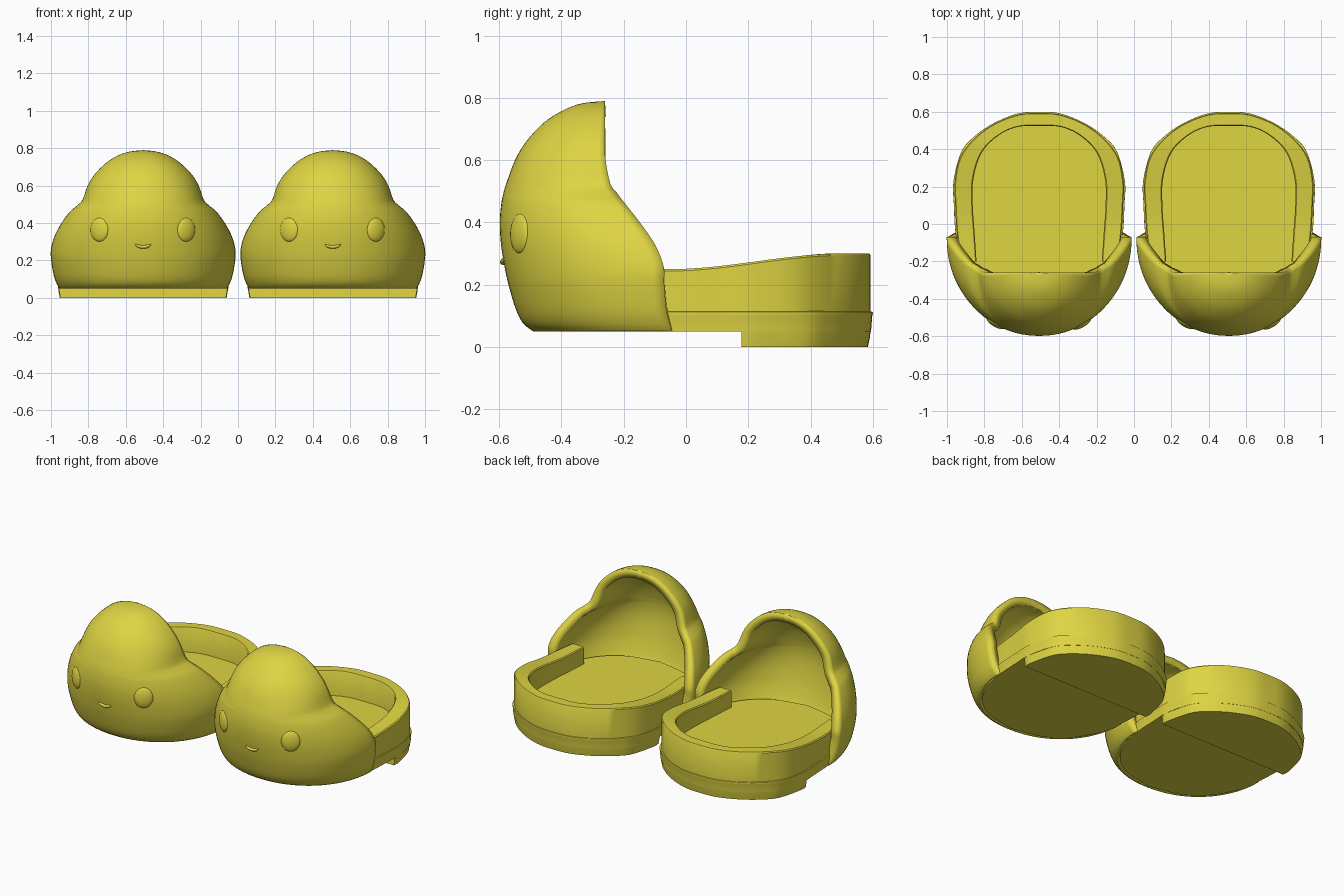
import bpy, bmesh, math
from mathutils import Vector

if "Cube" in bpy.data.objects:
    bpy.data.objects.remove(bpy.data.objects["Cube"])

SPACING = 0.507          # half distance between the two slippers
mat = bpy.data.materials.new("mustard_yellow")
mat.diffuse_color = (0.73, 0.66, 0.055, 1)
mat.use_nodes = True
mat.node_tree.nodes["Principled BSDF"].inputs["Base Color"].default_value = mat.diffuse_color
parts = []


def spline(pts, n):
    """Smooth curve through the control points, n steps per span."""
    pts = [Vector(p) for p in pts]
    p = [pts[0] * 2 - pts[1]] + pts + [pts[-1] * 2 - pts[-2]]
    out = []
    for i in range(1, len(p) - 2):
        a, b, c, d = p[i - 1:i + 3]
        for k in range(n):
            t = k / n
            out.append(0.5 * (2 * b + (c - a) * t + (2 * a - 5 * b + 4 * c - d) * t * t
                              + (3 * b - a - 3 * c + d) * t ** 3))
    return out + [pts[-1]]


def mirrored(half, n=5):
    """Path from the right end, over the middle (x = 0), to the left end."""
    return spline(half + [(-x, y) for x, y in half[-2::-1]], n)


def finish(name, bm, angle=35):
    bmesh.ops.remove_doubles(bm, verts=bm.verts, dist=0.0005)
    bmesh.ops.recalc_face_normals(bm, faces=bm.faces)
    me = bpy.data.meshes.new(name)
    bm.to_mesh(me)
    bm.free()
    ob = bpy.data.objects.new(name, me)
    bpy.context.collection.objects.link(ob)
    me.materials.append(mat)
    bpy.ops.object.select_all(action='DESELECT')
    ob.select_set(True)
    bpy.context.view_layer.objects.active = ob
    bpy.ops.object.shade_smooth_by_angle(angle=math.radians(angle))
    parts.append(ob)
    return ob


def loft(name, rows, closed=False, caps=False, angle=35):
    """Skin rows of points; closed joins each row into a ring."""
    bm = bmesh.new()
    vs = [[bm.verts.new(p) for p in r] for r in rows]
    n = len(rows[0])
    for a, b in zip(vs, vs[1:]):
        for j in range(n if closed else n - 1):
            k = (j + 1) % n
            bm.faces.new((a[j], a[k], b[k], b[j]))
    if caps:
        bm.faces.new(vs[0])
        bm.faces.new(vs[-1])
    return finish(name, bm, angle)


def slab(name, outline, levels):
    """Solid plate: the outline scaled about (0, 0.1) at each height."""
    loft(name, [[(x * s, 0.1 + (y - 0.1) * s, z) for x, y in outline] for z, s in levels],
         closed=True, caps=True)


# Puffy toe cover: height, half width, front y, opening edge y
cover = [(0.05, 0.447, -0.49, -0.045), (0.075, 0.462, -0.522, -0.053), (0.12, 0.478, -0.546, -0.063),
         (0.20, 0.492, -0.57, -0.07), (0.26, 0.493, -0.583, -0.072), (0.33, 0.474, -0.594, -0.10),
         (0.40, 0.437, -0.598, -0.148), (0.46, 0.393, -0.593, -0.195), (0.495, 0.352, -0.586, -0.222),
         (0.525, 0.324, -0.577, -0.243), (0.60, 0.297, -0.549, -0.258), (0.66, 0.26, -0.513, -0.26),
         (0.72, 0.2, -0.457, -0.26), (0.76, 0.138, -0.394, -0.26), (0.782, 0.072, -0.335, -0.26),
         (0.79, 0, -0.26, -0.26)]
cover_rows = spline(cover, 4)


def cover_point(row, t):
    z, w, front, back = row
    s, c = math.sin(t), math.cos(t)
    # the crease between head and cheeks fades towards the front
    w += 0.026 * math.exp(-((z - 0.53) / 0.05) ** 2) * (1 - abs(s) ** 3)
    p = 2 / 2.1
    return Vector((w * math.copysign(abs(s) ** p, s), back + (front - back) * max(c, 0) ** p, z))


def on_cover(x, z):
    """Point and yaw of the cover surface at x, z."""
    row = min(cover_rows, key=lambda r: abs(r[0] - z))
    t = math.asin(x / row[1])
    p = cover_point(row, t)
    d = cover_point(row, t + 0.02) - cover_point(row, t - 0.02)
    return Vector((x, p.y, z)), math.atan2(d.y, d.x)


N = 48
shell = loft("toe_cover", [[cover_point(r, math.pi * (j / N - 0.5)) for j in range(N + 1)]
                           for r in cover_rows], angle=50)
mod = shell.modifiers.new("thickness", 'SOLIDIFY')
mod.thickness = 0.05
mod.offset = -1

# Sole under the whole foot, its top lip standing just proud of the rim
sole_half = [(0, -0.485), (0.2, -0.44), (0.33, -0.345), (0.415, -0.2), (0.447, -0.05), (0.456, 0.1),
             (0.458, 0.23), (0.417, 0.385), (0.35, 0.465), (0.25, 0.535), (0.12, 0.589), (0, 0.6)]
sole = mirrored(sole_half)[:-1]
slab("sole", sole, [(0.05, 0.988), (0.1, 0.996), (0.108, 1.0), (0.113, 0.998), (0.115, 0.98)])

# Raised heel block with a straight front edge
heel = mirrored([(0.457, 0.18)] + sole_half[6:])
slab("heel_block", heel, [(0, 0.968), (0.03, 0.98), (0.06, 0.988)])

# Insole floor running into the toe
slab("insole", sole, [(0.1, 0.96), (0.145, 0.972)])

# Low rim wall around the heel, rising to the back
outer = mirrored([(0.418, -0.2), (0.44, -0.05), (0.449, 0.1), (0.451, 0.235), (0.411, 0.38),
                  (0.285, 0.508), (0.13, 0.58), (0, 0.593)])
inner = mirrored([(0.335, -0.2), (0.345, -0.05), (0.355, 0.1), (0.352, 0.24), (0.308, 0.38),
                  (0.222, 0.47), (0.12, 0.518), (0, 0.525)])


def rim_height(y):
    t = min(max((y + 0.05) / 0.55, 0), 1)
    return 0.25 + 0.05 * t * t * (3 - 2 * t)


rim = []
for o, i in zip(outer, inner):
    h = rim_height(o.y)
    a, b = o.lerp(i, 0.06), o.lerp(i, 0.94)
    rim.append([(*o, 0.105), (*o, h - 0.006), (*a, h), (*b, h), (*i, h - 0.006), (*i, 0.105)])
loft("heel_rim", rim, closed=True, caps=True)

# Domed oval eyes set into the cover
for side, x in (("left", -0.232), ("right", 0.228)):
    pos, yaw = on_cover(x, 0.365)
    bm = bmesh.new()
    bmesh.ops.create_uvsphere(bm, u_segments=24, v_segments=14, radius=1)
    bmesh.ops.scale(bm, vec=(0.056, 0.022, 0.065), verts=bm.verts)
    eye = finish(side + "_eye", bm)
    eye.location = pos + Vector((0, 0.006, 0))
    eye.rotation_euler = (-0.04, 0, yaw)

# Small smiling mouth: a thin tube along the cover
tube = []
for k in range(17):
    u = k / 8 - 1
    pos, yaw = on_cover(0.043 * u, 0.272 + 0.013 * u * u)
    r = 0.009 * math.sqrt(max(1 - u ** 4, 0.05))
    tube.append([pos + Vector((0, r * 1.3 * math.cos(a), r * math.sin(a)))
                 for a in (j * math.tau / 8 for j in range(8))])
loft("mouth", tube, closed=True, caps=True, angle=60)

# Second slipper of the pair
for ob in list(parts):
    twin = ob.copy()
    twin.name = "second_" + ob.name
    bpy.context.collection.objects.link(twin)
    ob.location.x -= SPACING
    twin.location.x += SPACING
